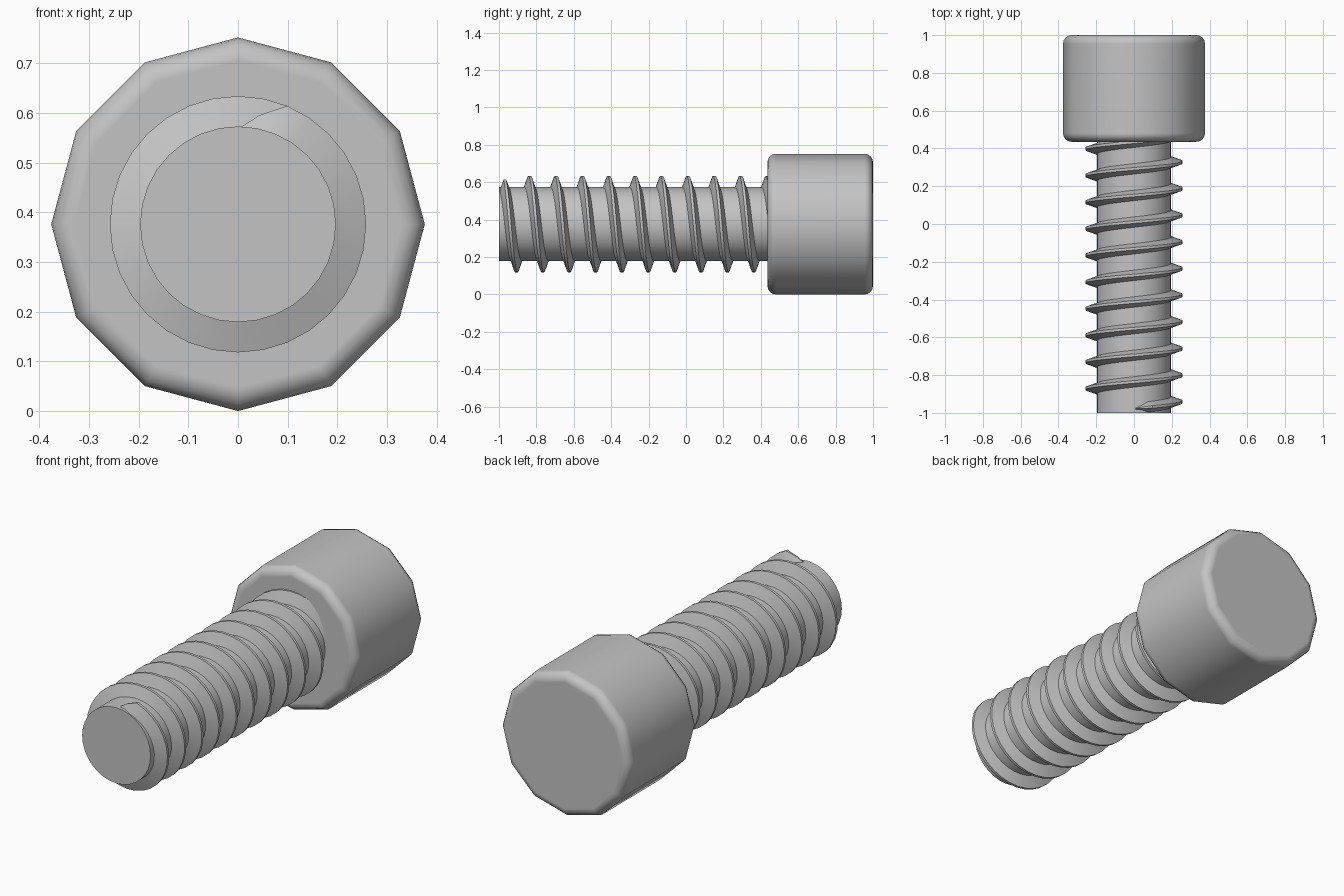
import bpy
import bmesh
from math import sin, cos, pi, radians
from mathutils import Matrix, Vector

cube = bpy.data.objects.get("Cube")
if cube:
    bpy.data.objects.remove(cube)

AXIS_Z = 0.376
SHAFT_R, THREAD_R = 0.197, 0.258
PITCH, TURNS, STEPS = 0.141, 10.5, 32

steel = bpy.data.materials.new("grey_steel")
steel.use_nodes = True
steel.diffuse_color = (0.55, 0.55, 0.55, 1)
steel.node_tree.nodes["Principled BSDF"].inputs["Base Color"].default_value = (0.55, 0.55, 0.55, 1)


def finish(name, bm, angle):
    """Turn a bmesh into a shaded object."""
    bmesh.ops.recalc_face_normals(bm, faces=bm.faces)
    mesh = bpy.data.meshes.new(name)
    bm.to_mesh(mesh)
    bm.free()
    mesh.materials.append(steel)
    obj = bpy.data.objects.new(name, mesh)
    bpy.context.collection.objects.link(obj)
    bpy.ops.object.select_all(action="DESELECT")
    obj.select_set(True)
    bpy.context.view_layer.objects.active = obj
    bpy.ops.object.shade_smooth_by_angle(angle=radians(angle))
    return obj


def rod(sides, radius, y0, y1):
    """Capped prism lying along y."""
    bm = bmesh.new()
    place = Matrix.Translation((0, (y0 + y1) / 2, AXIS_Z)) @ Matrix.Rotation(pi / 2, 4, "X")
    bmesh.ops.create_cone(bm, cap_ends=True, segments=sides, radius1=radius,
                          radius2=radius, depth=y1 - y0, matrix=place)
    return bm


# Twelve-sided head with rounded rims
bm = rod(12, 0.376, 0.435, 1.0)
rims = [e for e in bm.edges if abs(e.verts[0].co.y - e.verts[1].co.y) < 0.01]
bmesh.ops.bevel(bm, geom=rims, offset=0.045, segments=4, profile=0.5, affect="EDGES")
head = finish("head", bm, 40)
head.modifiers.new("even_caps", "WEIGHTED_NORMAL").keep_sharp = True

# Round shaft, running slightly into the head
finish("shaft", rod(STEPS, SHAFT_R, -1.0, 0.5), 30)

# Helical thread that rises out of the shaft at the tip
bm = bmesh.new()
root_r = SHAFT_R - 0.007
profile = [(-0.03, 0), (-0.007, 1), (0.007, 1), (0.03, 0)]
rings = []
for i in range(int(TURNS * STEPS) + 1):
    turn = i / STEPS
    a = 2 * pi * turn
    grow = min(1, max(0.03, i / 2))
    ring = []
    for dy, rise in profile:
        r = root_r + rise * grow * (THREAD_R - root_r)
        y = -0.977 + PITCH * turn + dy * min(1, grow * 0.8 + 0.2) * 0.75 if i < 2 else -0.977 + PITCH * turn + dy
        ring.append(bm.verts.new(Vector((r * sin(a), y, AXIS_Z + r * cos(a)))))
    rings.append(ring)
for low, high in zip(rings, rings[1:]):
    for k in range(4):
        n = (k + 1) % 4
        bm.faces.new((low[k], low[n], high[n], high[k]))
bm.faces.new(rings[0])
bm.faces.new(rings[-1])
finish("thread", bm, 30)
